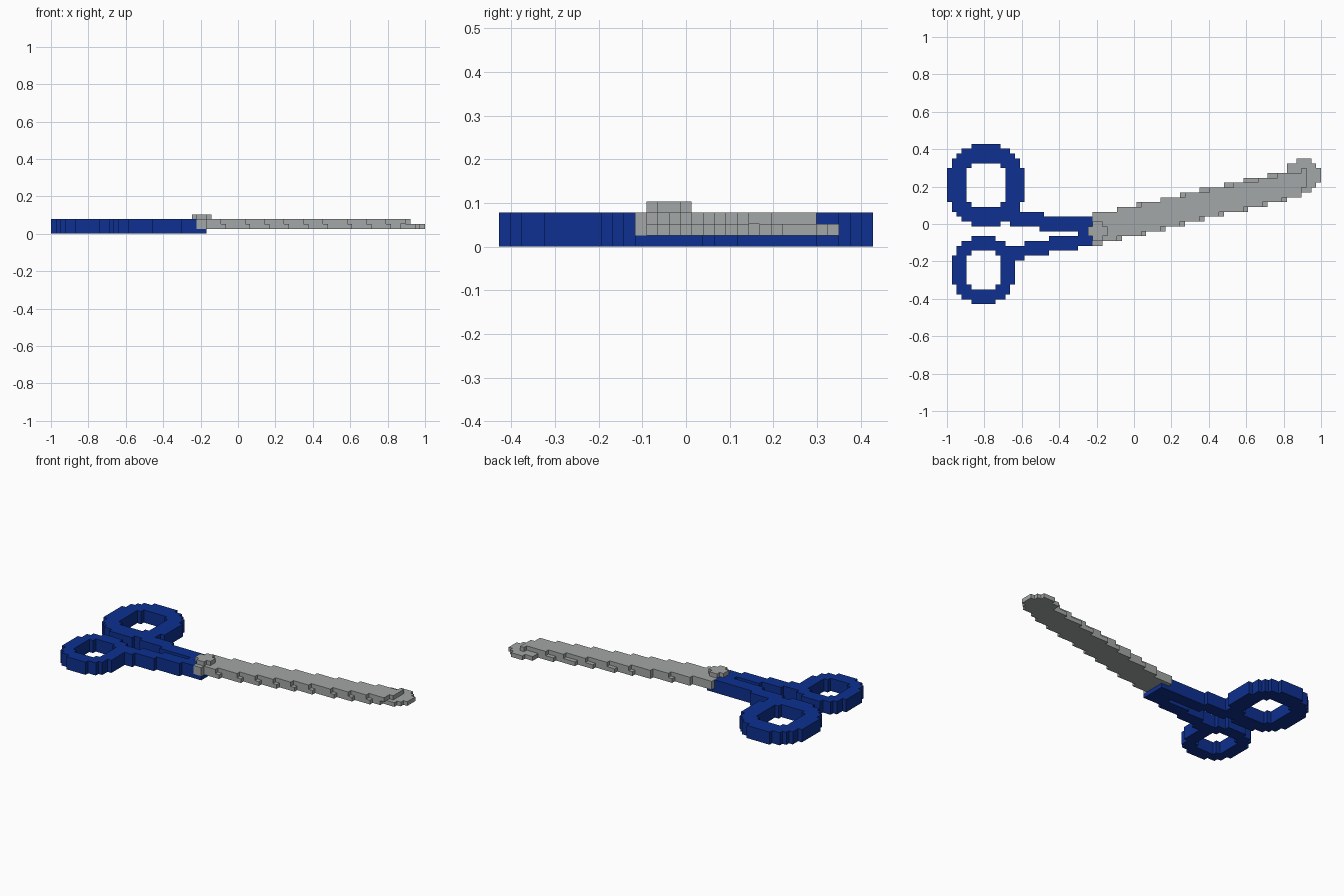
import bpy, bmesh

if "Cube" in bpy.data.objects:
    bpy.data.objects.remove(bpy.data.objects["Cube"])

V = 2 / 77            # size of one block; the model is 77 x 33 x 4 blocks


def material(name, rgb):
    m = bpy.data.materials.new(name)
    m.diffuse_color = (*rgb, 1)
    m.use_nodes = True
    m.node_tree.nodes["Principled BSDF"].inputs["Base Color"].default_value = m.diffuse_color
    return m


BLUE = material("handle blue", (0.004, 0.03, 0.28))
GREY = material("steel grey", (0.37, 0.385, 0.385))


def box(i0, i1, j0, j1, k0, k1):
    """Block cells in a half-open range."""
    return {(i, j, k) for i in range(i0, i1) for j in range(j0, j1) for k in range(k0, k1)}


def ring(i0, j0, w, h, t):
    """Stepped oval ring, three blocks tall, with a squarer oval hole."""
    cells = set()
    for i in range(w):
        for j in range(h):
            x, y = abs(i + 0.5 - w / 2), abs(j + 0.5 - h / 2)
            outer = (2 * x / w) ** 2 + (2 * y / h) ** 2 < 1.02
            hole = (x / (w / 2 - t)) ** 4 + (y / (h / 2 - t)) ** 4 < 1
            if outer and not hole:
                cells |= box(i0 + i, i0 + i + 1, j0 + j, j0 + j + 1, 0, 3)
    return cells


# Corner offsets of the face for each direction
SIDES = {
    (1, 0, 0): [(1, 0, 0), (1, 1, 0), (1, 1, 1), (1, 0, 1)],
    (-1, 0, 0): [(0, 0, 0), (0, 0, 1), (0, 1, 1), (0, 1, 0)],
    (0, 1, 0): [(0, 1, 0), (0, 1, 1), (1, 1, 1), (1, 1, 0)],
    (0, -1, 0): [(0, 0, 0), (1, 0, 0), (1, 0, 1), (0, 0, 1)],
    (0, 0, 1): [(0, 0, 1), (1, 0, 1), (1, 1, 1), (0, 1, 1)],
    (0, 0, -1): [(0, 0, 0), (0, 1, 0), (1, 1, 0), (1, 0, 0)],
}


def build(name, cells, mat):
    """Skin a set of blocks with its outer faces only."""
    bm, verts = bmesh.new(), {}
    for c in sorted(cells):
        for d, corners in SIDES.items():
            if tuple(a + b for a, b in zip(c, d)) in cells:
                continue
            face = []
            for o in corners:
                p = tuple(a + b for a, b in zip(c, o))
                if p not in verts:
                    verts[p] = bm.verts.new((p[0] * V - 1, (p[1] - 16.5) * V, p[2] * V))
                face.append(verts[p])
            bm.faces.new(face)
    me = bpy.data.meshes.new(name)
    bm.to_mesh(me)
    bm.free()
    me.materials.append(mat)
    bpy.context.collection.objects.link(bpy.data.objects.new(name, me))


# Handles: two finger rings, stepped arms and the shared foot under the blades
large = ring(0, 16, 16, 17, 4) | box(13, 20, 16, 19, 0, 3) | box(19, 30, 15, 18, 0, 3)
small = ring(1, 0, 13, 14, 3)
for i0, i1, j in ((13, 16, 9), (16, 21, 10), (21, 27, 11), (27, 30, 12)):
    small |= box(i0, i1, j, j + 3, 0, 3)
foot = box(30, 32, 12, 18, 0, 1)
build("handles", large | small | foot, BLUE)


# Blades: two slanted strips with stepped edges
def low_edge(i):
    return int(12.07 + (i - 27.7) / 4.2)


upper, lower = set(), set()
for i in range(30, 74):
    upper |= box(i, i + 1, low_edge(i + 1) if i > 31 else 12, int(19.1 + (i - 30) / 4.8), 2, 3)
for i in range(30, 72):
    lower |= box(i, i + 1, low_edge(i), int(19 + (i - 30) / 4.4), 1, 2)
# Rounded tip of the lower blade
for i0, i1, j0, j1 in ((70, 72, 22, 29), (72, 75, 23, 30), (75, 76, 24, 29), (76, 77, 25, 28)):
    lower |= box(i0, i1, j0, j1, 1, 2)
upper -= box(73, 74, 20, 24, 2, 3)
build("upper_blade", upper, GREY)
build("lower_blade", lower, GREY)

# Pivot screw: small stepped disc
build("pivot", box(29, 33, 14, 16, 3, 4) | box(30, 32, 13, 17, 3, 4), GREY)
